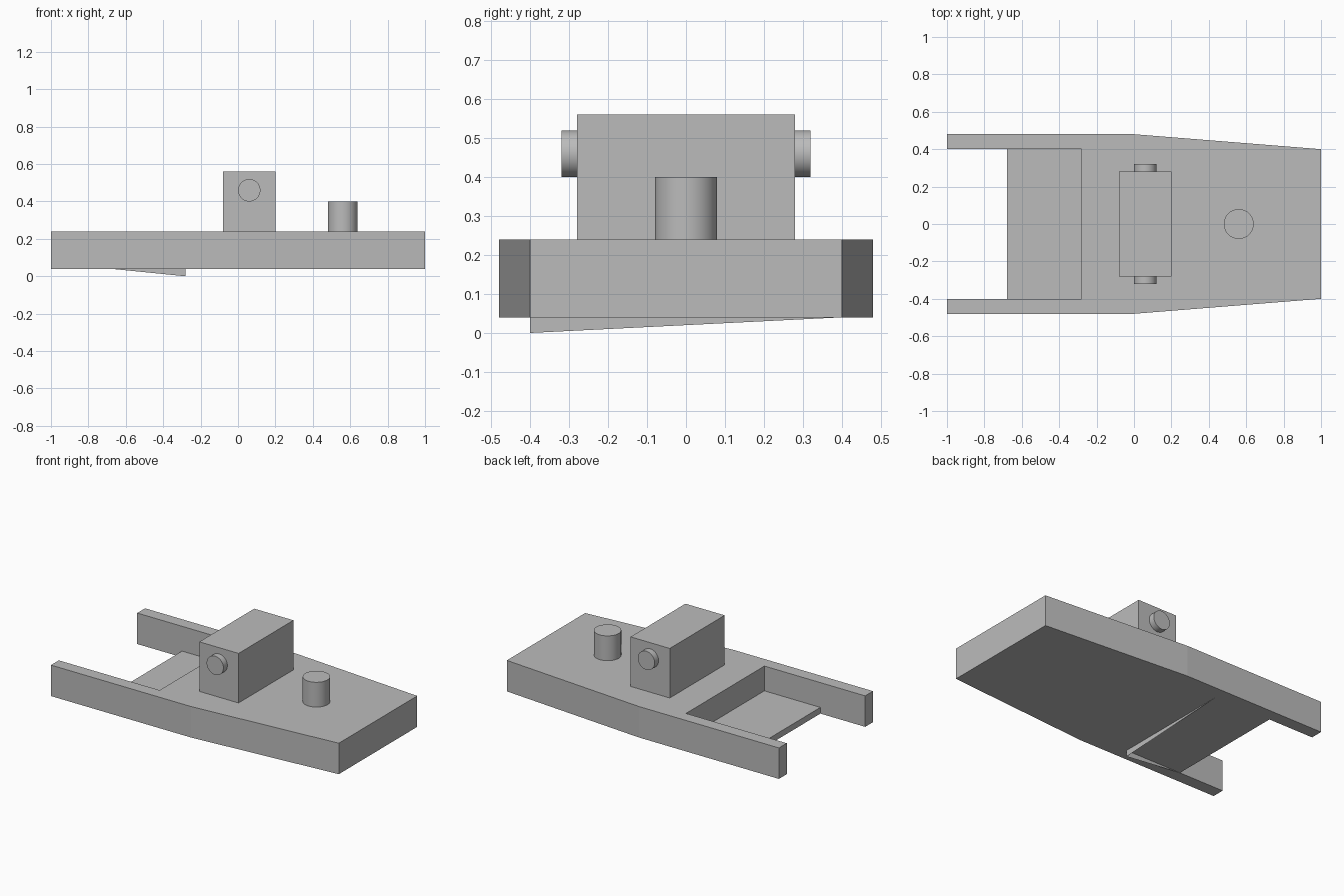
import bpy, bmesh, math
from mathutils import Matrix

cube = bpy.data.objects.get("Cube")
if cube:
    bpy.data.objects.remove(cube, do_unlink=True)

grey = bpy.data.materials.new("plain grey")
grey.use_nodes = True
colour = (0.5, 0.5, 0.5, 1)
grey.diffuse_color = colour
grey.node_tree.nodes["Principled BSDF"].inputs["Base Color"].default_value = colour


def finish(name, bm):
    mesh = bpy.data.meshes.new(name)
    bm.to_mesh(mesh)
    bm.free()
    mesh.materials.append(grey)
    obj = bpy.data.objects.new(name, mesh)
    bpy.context.collection.objects.link(obj)
    return obj


def prism(name, outline, z0, z1):
    """Extrude a flat outline between two heights."""
    bm = bmesh.new()
    base = bm.faces.new([bm.verts.new((x, y, z0)) for x, y in outline])
    top = bmesh.ops.extrude_face_region(bm, geom=[base])["geom"]
    verts = [v for v in top if isinstance(v, bmesh.types.BMVert)]
    bmesh.ops.translate(bm, verts=verts, vec=(0, 0, z1 - z0))
    bmesh.ops.recalc_face_normals(bm, faces=bm.faces)
    return finish(name, bm)


def box(name, x0, x1, half_y, z0, z1):
    outline = [(x0, -half_y), (x1, -half_y), (x1, half_y), (x0, half_y)]
    return prism(name, outline, z0, z1)


def cylinder(name, centre, radius, depth, tilt=0):
    bm = bmesh.new()
    matrix = Matrix.Translation(centre) @ Matrix.Rotation(tilt, 4, "X")
    bmesh.ops.create_cone(bm, cap_ends=True, segments=48, radius1=radius,
                          radius2=radius, depth=depth, matrix=matrix)
    for face in bm.faces:
        face.smooth = len(face.verts) == 4
    for edge in bm.edges:
        edge.smooth = all(f.smooth for f in edge.link_faces)
    return finish(name, bm)


# Hull with a tapered bow and an open slot between the stern rails
side = [(1, 0.4), (0, 0.48), (-1, 0.48), (-1, 0.4), (-0.28, 0.4)]
outline = side + [(x, -y) for x, y in reversed(side)]
prism("hull", outline, 0.04, 0.24)

# Low platform in the stern slot
box("stern_platform", -0.68, -0.28, 0.4, 0.04, 0.08)

# Thin skirt dipping below one corner of the platform
bm = bmesh.new()
low = bm.verts.new((-0.28, -0.4, 0))
corner = bm.verts.new((-0.28, -0.4, 0.04))
across = bm.verts.new((-0.28, 0.4, 0.04))
aft = bm.verts.new((-0.68, -0.4, 0.04))
bm.faces.new((low, across, corner))
bm.faces.new((low, corner, aft))
finish("corner_skirt", bm)

# Cabin, its round side fittings and the funnel
box("cabin", -0.08, 0.2, 0.28, 0.24, 0.56)
for name, sign in (("front_fitting", -1), ("back_fitting", 1)):
    cylinder(name, (0.06, sign * 0.3, 0.46), 0.06, 0.04, math.pi / 2)
cylinder("funnel", (0.56, 0, 0.32), 0.08, 0.16)
